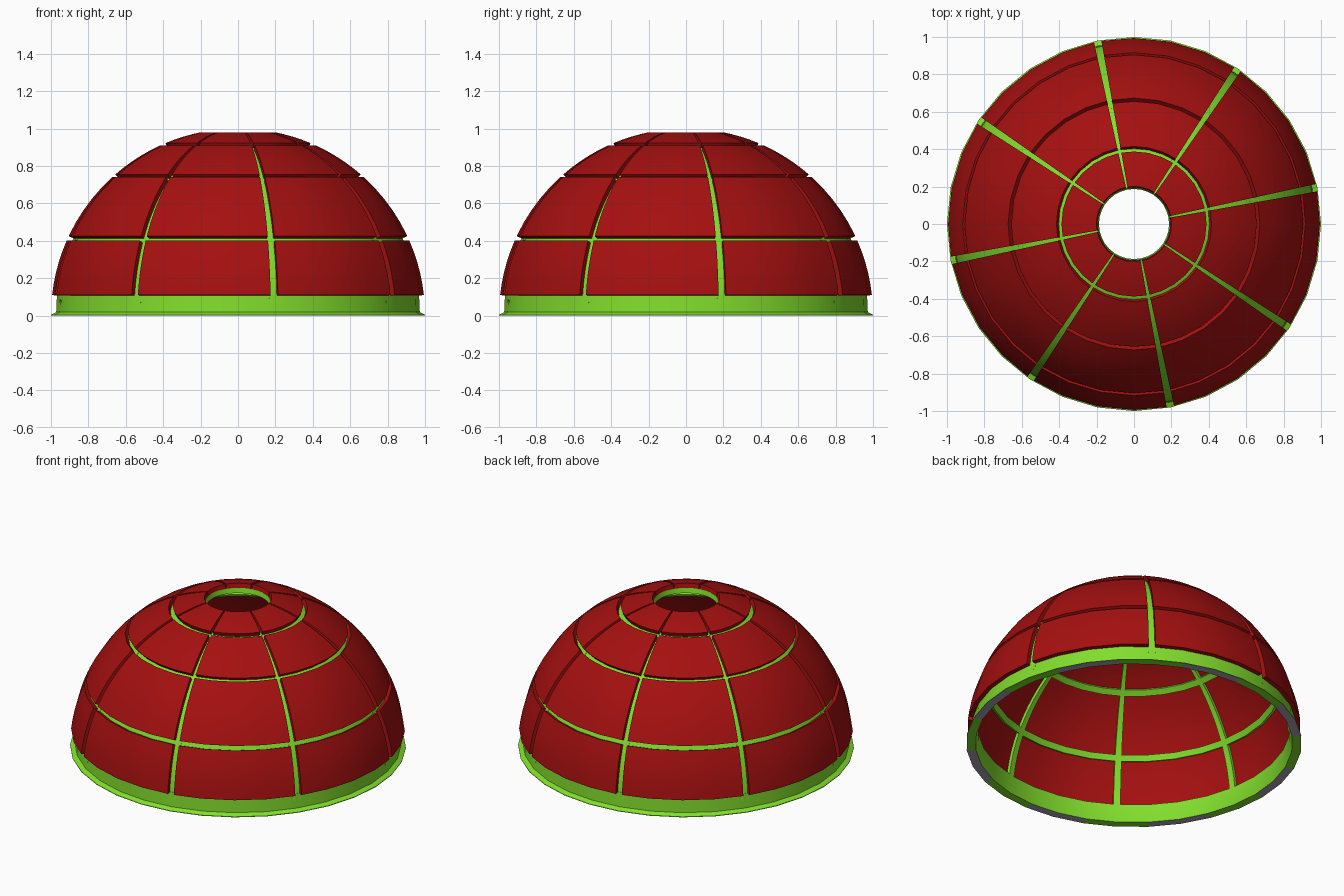
import bpy, bmesh
from math import sin, cos, radians

cube = bpy.data.objects.get("Cube")
if cube:
    bpy.data.objects.remove(cube)


def material(name, color):
    m = bpy.data.materials.new(name)
    m.use_nodes = True
    m.diffuse_color = (*color, 1)
    m.node_tree.nodes["Principled BSDF"].inputs["Base Color"].default_value = (*color, 1)
    return m


RED = material("deep red", (0.376, 0.005, 0.005))
GREEN = material("lime green", (0.223, 0.73, 0.026))
GREY = material("mid grey", (0.4, 0.37, 0.42))

SECTORS = 8
STEP = 360 / 32            # one facet of the dome
RIB_START = STEP           # azimuth of the first rib
RIBS = [RIB_START + i * 360 / SECTORS for i in range(SECTORS)]


def arc_band(lat0, lat1, r_in, r_out, steps):
    """Closed (radius, height) section of a shell between two latitudes."""
    lats = [radians(lat0 + (lat1 - lat0) * i / steps) for i in range(steps + 1)]
    outer = [(r_out * cos(a), r_out * sin(a)) for a in lats]
    inner = [(r_in * cos(a), r_in * sin(a)) for a in reversed(lats)]
    return outer + inner


def sweep(bm, section, azimuths, closed=False):
    """Turn a closed section about z through the given azimuths."""
    rows = [[bm.verts.new((r * cos(radians(a)), r * sin(radians(a)), z)) for r, z in section]
            for a in azimuths]
    n = len(section)
    pairs = list(zip(rows, rows[1:]))
    if closed:
        pairs.append((rows[-1], rows[0]))
    for a, b in pairs:
        for i in range(n):
            j = (i + 1) % n
            bm.faces.new((a[i], b[i], b[j], a[j]))
    if not closed:
        # end caps as strips between the outer and inner arcs
        for row in (rows[0], rows[-1]):
            for i in range(n // 2 - 1):
                bm.faces.new((row[i], row[i + 1], row[n - 2 - i], row[n - 1 - i]))


def finish(name, bm, mats):
    bmesh.ops.recalc_face_normals(bm, faces=bm.faces)
    mesh = bpy.data.meshes.new(name)
    bm.to_mesh(mesh)
    bm.free()
    for m in mats:
        mesh.materials.append(m)
    ob = bpy.data.objects.new(name, mesh)
    bpy.context.collection.objects.link(ob)
    bpy.ops.object.select_all(action="DESELECT")
    ob.select_set(True)
    bpy.context.view_layer.objects.active = ob
    bpy.ops.object.shade_smooth_by_angle(angle=radians(30))
    return ob


CIRCLE = [i * STEP for i in range(32)]

# Red panels: four tiers, each split into eight sectors with narrow gaps
GAP = 1.15
tiers = {"lower": (6.3, 23.6), "middle": (25.15, 47.7),
         "upper": (49.0, 65.5), "crown": (67.2, 78.4)}
for tier, (lat0, lat1) in tiers.items():
    bm = bmesh.new()
    section = arc_band(lat0, lat1, 0.96, 1.0, 5)
    for rib in RIBS:
        azimuths = [rib + k * STEP for k in range(5)]
        azimuths[0] += GAP
        azimuths[-1] -= GAP
        sweep(bm, section, azimuths)
    finish(tier + "_panels", bm, [RED])

# Green meridian ribs behind the panel gaps
bm = bmesh.new()
for rib in RIBS:
    sweep(bm, arc_band(4, 78.4, 0.94, 0.972, 20), [rib - 1.3, rib, rib + 1.3])
finish("meridian_ribs", bm, [GREEN])

# Green hoops behind the gaps between tiers, and around the top opening
hoops = {"lower_hoop": 24.4, "middle_hoop": 48.35, "upper_hoop": 66.35, "opening_hoop": 77.3}
for name, lat in hoops.items():
    bm = bmesh.new()
    sweep(bm, arc_band(lat - 1.2, lat + 1.2, 0.94, 0.972, 2), CIRCLE, closed=True)
    finish(name, bm, [GREEN])

# Base ring with flared foot; grey pads under the middle of each sector
bm = bmesh.new()
foot = [(1.0, 0), (1.0, 0.004), (0.972, 0.018), (0.968, 0.112),
        (0.93, 0.112), (0.93, 0.06), (0.945, 0)]
sweep(bm, foot, CIRCLE, closed=True)
bm.faces.ensure_lookup_table()
for i, f in enumerate(bm.faces):
    if all(v.co.z < 0.001 for v in f.verts):
        facet = i // len(foot)
        f.material_index = 1 if facet % 4 in (2, 3) else 0
finish("base_ring", bm, [GREEN, GREY])
